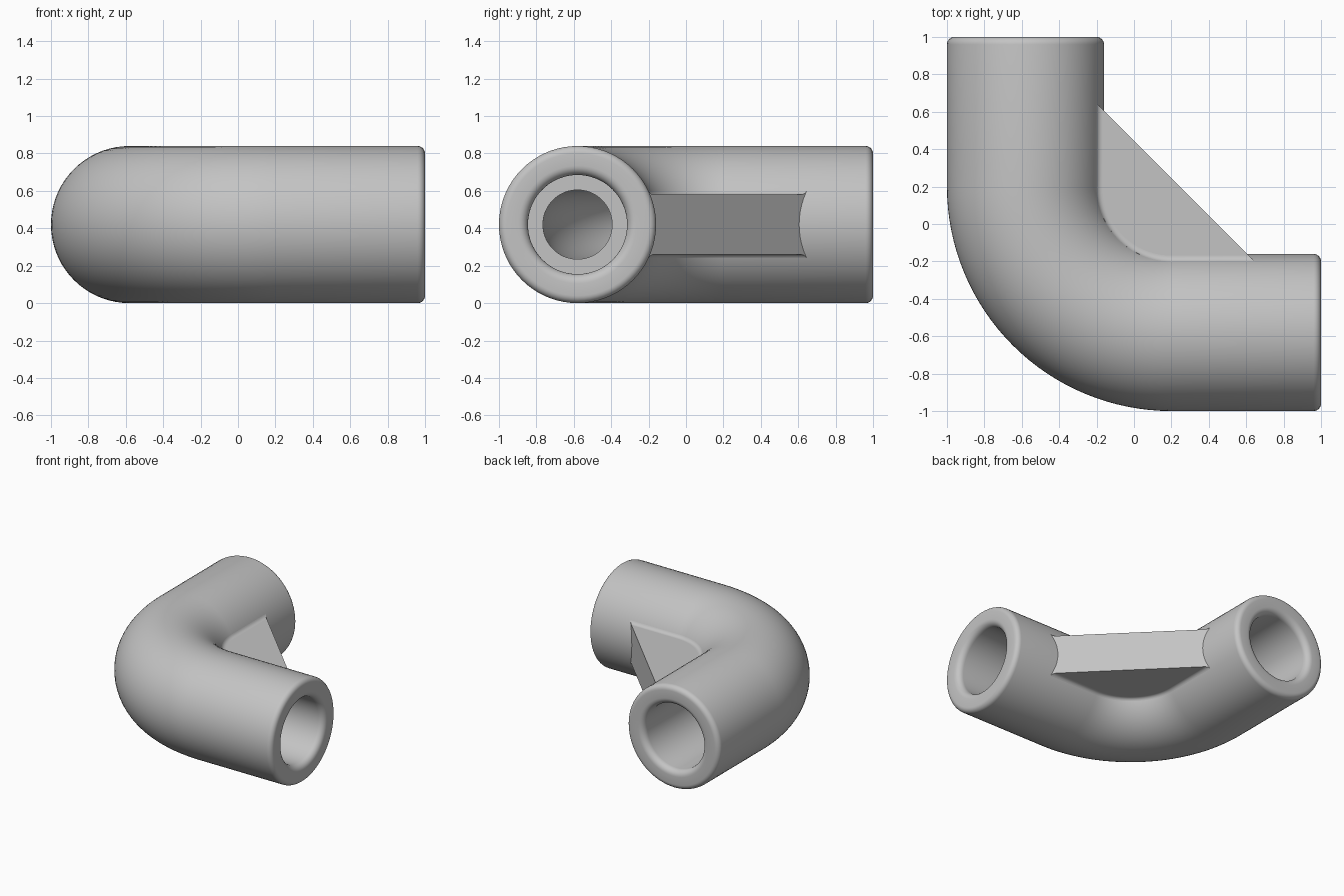
import bpy, bmesh, math
from mathutils import Vector

if "Cube" in bpy.data.objects:
    bpy.data.objects.remove(bpy.data.objects["Cube"])

R, AX, BEND, C, ZC = 0.42, -0.58, 0.78, 0.2, 0.42   # pipe radius, axis, bend radius, bend centre, axis height
STRAIGHT, ARC = 0.8, 0.78 * math.pi / 2
TOTAL = 2 * STRAIGHT + ARC
HYP = 0.445                                         # sloped web edge lies on x + y = HYP

grey = bpy.data.materials.new("grey plastic")
grey.diffuse_color = (0.55, 0.55, 0.55, 1)
grey.use_nodes = True
grey.node_tree.nodes["Principled BSDF"].inputs["Base Color"].default_value = grey.diffuse_color


def station(s):
    """Centreline point and direction toward the inside of the bend."""
    if s < STRAIGHT:
        return Vector((AX, 1 - s, ZC)), Vector((1, 0, 0))
    if s > STRAIGHT + ARC:
        return Vector((C + s - STRAIGHT - ARC, AX, ZC)), Vector((0, 1, 0))
    a = (s - STRAIGHT) / BEND
    inward = Vector((math.cos(a), math.sin(a), 0))
    return Vector((C, C, ZC)) - inward * BEND, inward


def finish(name, bm, angle=35):
    bmesh.ops.recalc_face_normals(bm, faces=bm.faces)
    mesh = bpy.data.meshes.new(name)
    bm.to_mesh(mesh)
    bm.free()
    mesh.materials.append(grey)
    ob = bpy.data.objects.new(name, mesh)
    bpy.context.collection.objects.link(ob)
    bpy.ops.object.select_all(action='DESELECT')
    ob.select_set(True)
    bpy.context.view_layer.objects.active = ob
    bpy.ops.object.shade_smooth_by_angle(angle=math.radians(angle))
    return ob


def skin(bm, rings, closed):
    n = len(rings[0])
    pairs = list(zip(rings, rings[1:])) + ([(rings[-1], rings[0])] if closed else [])
    for a, b in pairs:
        for i in range(n):
            j = (i + 1) % n
            bm.faces.new((a[i], a[j], b[j], b[i]))


# Hollow elbow: outer skin, rounded lips, wide sockets stepping down to a narrow bore
def quarter(s0, r0, f, a0):
    return [(s0 + f * math.cos(math.radians(a0 + t * 15)),
             r0 + f * math.sin(math.radians(a0 + t * 15))) for t in range(7)]


bends = [STRAIGHT + ARC * i / 32 for i in range(33)]
OUT, INN, SOCKET, BORE = 0.04, 0.05, 0.265, 0.185
lip = quarter(INN, SOCKET + INN, INN, -90)
lip = [(s, r) for s, r in [(INN - INN * math.sin(math.radians(t * 15)),
       SOCKET + INN - INN * math.cos(math.radians(t * 15))) for t in range(7)]]
lip += [(OUT - OUT * math.cos(math.radians(t * 15)),
         R - OUT + OUT * math.sin(math.radians(t * 15))) for t in range(7)]
profile = lip + [(s, R) for s in bends] + [(TOTAL - s, r) for s, r in reversed(lip)]
profile += [(STRAIGHT + ARC, SOCKET)] + [(s, BORE) for s in reversed(bends)] + [(STRAIGHT, SOCKET)]

bm = bmesh.new()
rings = []
SEG = 72
for s, r in profile:
    p, inward = station(s)
    rings.append([bm.verts.new(p + inward * r * math.cos(2 * math.pi * k / SEG)
                  + Vector((0, 0, r * math.sin(2 * math.pi * k / SEG)))) for k in range(SEG)])
skin(bm, rings, True)
finish("elbow_pipe", bm)

# Triangular web across the inside of the bend, its curved side buried in the pipe wall
HALF, BURY = 0.16, 0.45
outline = [(-0.25, HYP + 0.25)]
outline += [(C - BURY * math.cos(a), C - BURY * math.sin(a))
            for a in [math.pi / 2 * i / 24 for i in range(25)]]
outline += [(HYP + 0.25, -0.25)]
bm = bmesh.new()
base = bm.faces.new([bm.verts.new((x, y, ZC - HALF)) for x, y in outline])
ext = bmesh.ops.extrude_face_region(bm, geom=[base])
bmesh.ops.translate(bm, vec=(0, 0, 2 * HALF),
                    verts=[v for v in ext['geom'] if isinstance(v, bmesh.types.BMVert)])
finish("gusset_web", bm)

# Concave fillets blending the web's two flat faces into the pipe
F = 0.035
u0, v0 = math.sqrt((R + F) ** 2 - (HALF + F) ** 2), HALF + F
a_start, a_end = math.atan2(-v0, -u0), -math.pi / 2
section = [(u0 + F * math.cos(a_start + (a_end - a_start) * i / 6),
            v0 + F * math.sin(a_start + (a_end - a_start) * i / 6)) for i in range(7)]
section += [(u0, HALF - 0.02), (0.36, HALF - 0.02)]
for side, name in ((1, "upper_fillet"), (-1, "lower_fillet")):
    bm = bmesh.new()
    rings = []
    for s in [None] + bends + ['end']:
        ring = []
        for u, v in section:
            if s is None:
                pos = Vector((AX + u, HYP - AX - u, ZC))
            elif s == 'end':
                pos = Vector((HYP - AX - u, AX + u, ZC))
            else:
                p, inward = station(s)
                pos = p + inward * u
            ring.append(bm.verts.new(pos + Vector((0, 0, side * v))))
        rings.append(ring)
    skin(bm, rings, False)
    bm.faces.new(rings[0])
    bm.faces.new(rings[-1])
    finish(name, bm)
